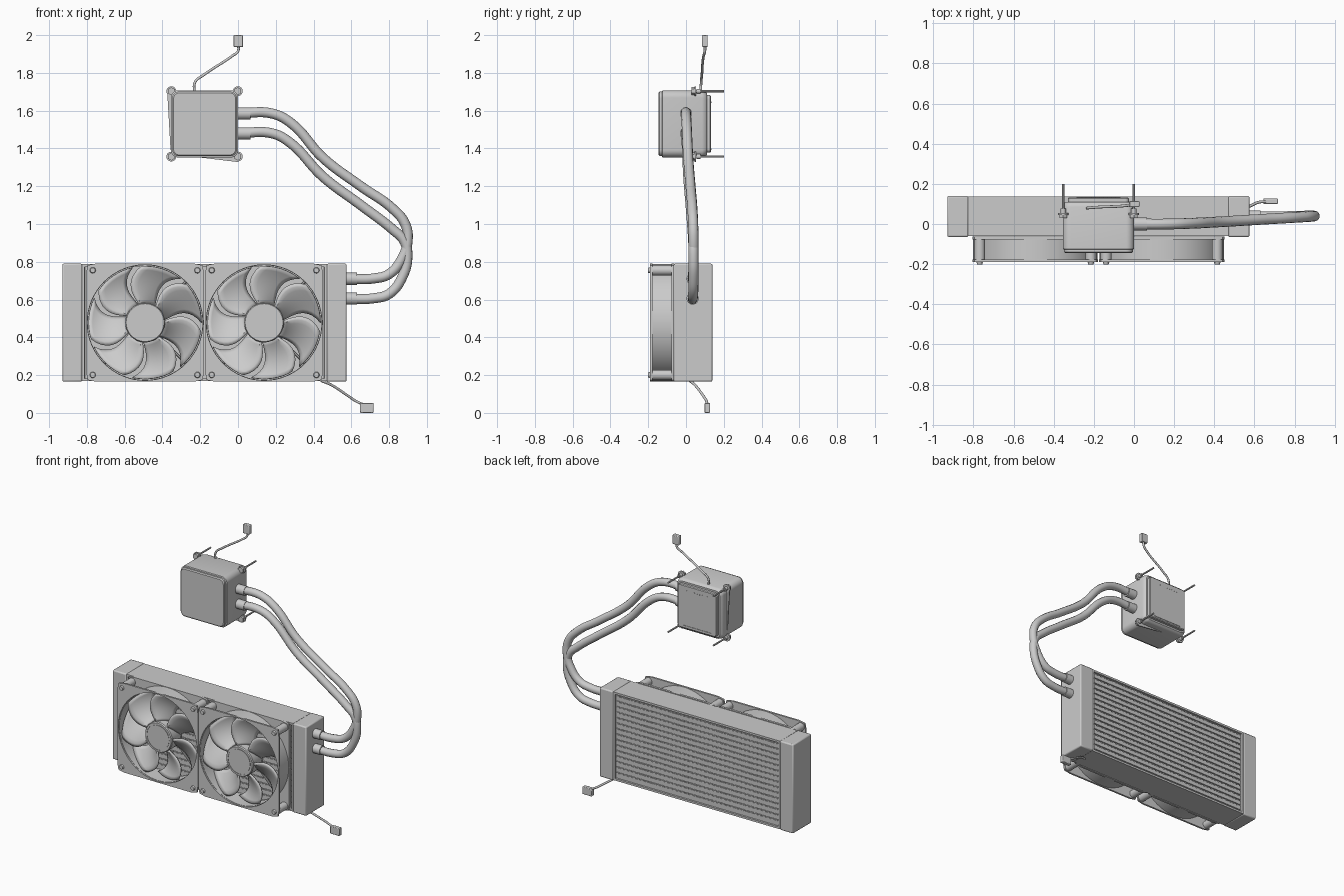
import bpy, bmesh
from math import sin, cos, pi, radians
from mathutils import Matrix, Vector

if "Cube" in bpy.data.objects:
    bpy.data.objects.remove(bpy.data.objects["Cube"])

grey = bpy.data.materials.new("light_grey")
grey.use_nodes = True
grey.diffuse_color = (0.6, 0.6, 0.6, 1)
grey.node_tree.nodes["Principled BSDF"].inputs["Base Color"].default_value = (0.6, 0.6, 0.6, 1)


def finish(name, bm, bevel=0, smooth=True):
    bmesh.ops.recalc_face_normals(bm, faces=bm.faces[:])
    mesh = bpy.data.meshes.new(name)
    bm.to_mesh(mesh)
    bm.free()
    mesh.materials.append(grey)
    ob = bpy.data.objects.new(name, mesh)
    bpy.context.collection.objects.link(ob)
    if bevel:
        mod = ob.modifiers.new("bevel", "BEVEL")
        mod.width, mod.segments = bevel, 2
    if smooth:
        shade(ob)
    return ob


def shade(ob):
    bpy.ops.object.select_all(action="DESELECT")
    ob.select_set(True)
    bpy.context.view_layer.objects.active = ob
    bpy.ops.object.shade_smooth_by_angle(angle=radians(35))


def add_box(bm, x, y, z):
    """Box from (min, max) pairs."""
    size = [b - a for a, b in (x, y, z)]
    mid = [(a + b) / 2 for a, b in (x, y, z)]
    m = Matrix.Translation(mid) @ Matrix.Diagonal((*size, 1))
    return bmesh.ops.create_cube(bm, size=1, matrix=m)["verts"]


def box(name, x, y, z, bevel=0):
    bm = bmesh.new()
    add_box(bm, x, y, z)
    return finish(name, bm, bevel, smooth=bool(bevel))


def add_rod(bm, start, end, r, n=24, r2=None):
    a, b = Vector(start), Vector(end)
    rot = Vector((0, 0, 1)).rotation_difference(b - a).to_matrix().to_4x4()
    bmesh.ops.create_cone(bm, cap_ends=True, segments=n, radius1=r, radius2=r if r2 is None else r2,
                          depth=(b - a).length, matrix=Matrix.Translation((a + b) / 2) @ rot)


def add_loft(bm, loops, cyclic=False):
    """Skin a list of point loops; cap the ends unless cyclic."""
    rings = [[bm.verts.new(p) for p in loop] for loop in loops]
    n = len(rings[0])
    pairs = list(zip(rings, rings[1:] + rings[:1]))
    for a, b in pairs if cyclic else pairs[:-1]:
        for i in range(n):
            k = (i + 1) % n
            bm.faces.new((a[i], a[k], b[k], b[i]))
    if not cyclic:
        bm.faces.new(rings[0])
        bm.faces.new(rings[-1])


def round_square(cx, cz, y, half, r, steps=8):
    pts = []
    for q in range(4):
        mid = pi / 4 + q * pi / 2
        ox, oz = (half - r) * (1 if cos(mid) > 0 else -1), (half - r) * (1 if sin(mid) > 0 else -1)
        for i in range(steps + 1):
            a = q * pi / 2 + i / steps * pi / 2
            pts.append((cx + ox + r * cos(a), y, cz + oz + r * sin(a)))
    return pts


def sweep(name, points, r):
    cu = bpy.data.curves.new(name, "CURVE")
    cu.dimensions, cu.bevel_depth, cu.bevel_resolution = "3D", r, 4
    cu.resolution_u, cu.use_fill_caps = 8, True
    sp = cu.splines.new("BEZIER")
    sp.bezier_points.add(len(points) - 1)
    for bp, p in zip(sp.bezier_points, points):
        bp.co = p
        bp.handle_left_type = bp.handle_right_type = "AUTO"
    cu.materials.append(grey)
    ob = bpy.data.objects.new(name, cu)
    bpy.context.collection.objects.link(ob)
    bpy.ops.object.select_all(action="DESELECT")
    ob.select_set(True)
    bpy.context.view_layer.objects.active = ob
    bpy.ops.object.convert(target="MESH")
    shade(bpy.context.object)


# Radiator: end tanks and recessed core
Z0, Z1 = 0.165, 0.79
box("right_tank", (-0.93, -0.825), (-0.065, 0.14), (Z0, Z1), 0.008)
box("left_tank", (0.47, 0.575), (-0.065, 0.14), (Z0, Z1), 0.008)
bm = bmesh.new()
add_box(bm, (-0.826, 0.471), (-0.06, 0.136), (Z0 + 0.003, Z1 - 0.003))
bm.normal_update()
panels = [f for f in bm.faces if abs(f.normal.y) > 0.9]
bmesh.ops.inset_individual(bm, faces=panels, thickness=0.02, depth=0)
bmesh.ops.inset_individual(bm, faces=panels, thickness=0.001, depth=-0.012)
finish("radiator_core", bm, smooth=False)

# Fin rows on both faces of the core
for name, y in (("front_fins", (-0.055, -0.047)), ("back_fins", (0.122, 0.131))):
    bm = bmesh.new()
    for row in range(15):
        z = 0.2 + row * 0.0385
        add_box(bm, (-0.806, 0.451), y, (z - 0.006, z + 0.02))
        for i in range(40):
            x = -0.802 + i * 0.0315
            add_box(bm, (x, x + 0.022), y, (z + 0.0205, z + 0.026))
    finish(name, bm, smooth=False)


# Fans
def fan(side, cx):
    cz, n = 0.478, 64
    def ring(r, y):
        return [(cx + r * cos(2 * pi * i / n), y, cz + r * sin(2 * pi * i / n)) for i in range(n)]
    def square(h, y):
        pts = []
        for x, _, z in ring(1, y):
            x -= cx
            z -= cz
            k = min(h / max(abs(x), abs(z)), h * 1.94 / (abs(x) + abs(z)))
            pts.append((cx + x * k, y, cz + z * k))
        return pts
    bm = bmesh.new()
    for y0, y1 in ((-0.19, -0.177), (-0.078, -0.062)):
        add_loft(bm, [square(0.313, y0), ring(0.306, y0), ring(0.306, y1), square(0.313, y1)], True)
    add_loft(bm, [ring(0.311, -0.18), ring(0.304, -0.18), ring(0.304, -0.07), ring(0.311, -0.07)], True)
    finish(side + "_fan_frame", bm)

    # Corner posts and screws
    bm = bmesh.new()
    for sx in (-1, 1):
        for sz in (-1, 1):
            x, z = cx + sx * 0.277, cz + sz * 0.277
            add_rod(bm, (x, -0.18, z), (x, -0.07, z), 0.027)
            add_rod(bm, (x, -0.19, z), (x, -0.201, z), 0.016, r2=0.013)
    finish(side + "_fan_posts", bm)

    # Hub with a shallow ring groove, and rear motor struts
    bm = bmesh.new()
    add_loft(bm, [ring(r, y) for r, y in ((0.105, -0.085), (0.105, -0.176), (0.1, -0.183), (0.088, -0.183),
                                          (0.088, -0.18), (0.084, -0.18), (0.084, -0.183))])
    finish(side + "_fan_hub", bm)
    bm = bmesh.new()
    add_rod(bm, (cx, -0.082, cz), (cx, -0.064, cz), 0.1, 32)
    for q in range(4):
        a = pi / 4 + q * pi / 2
        add_rod(bm, (cx, -0.07, cz), (cx + 0.308 * cos(a), -0.07, cz + 0.308 * sin(a)), 0.007, 8)
    finish(side + "_fan_motor_mount", bm)

    # Swept, pitched blades with a lip on the leading edge
    bm = bmesh.new()
    nr, nc = 10, 8
    for b in range(7):
        grid = []
        for i in range(nr + 1):
            t = i / nr
            r = 0.1 + 0.199 * t
            lead = 2 * pi * b / 7 + 0.1 + 0.5 * t - 0.75 * t * t
            row = []
            for j in range(nc + 1):
                s = j / nc
                a = lead - s * (0.85 - 0.1 * t)
                y = -0.172 + 0.085 * s ** 1.2 if j else -0.164
                row.append(bm.verts.new((cx + r * cos(a), y, cz + r * sin(a))))
            grid.append(row)
        for g, h in zip(grid, grid[1:]):
            for j in range(nc):
                bm.faces.new((g[j], g[j + 1], h[j + 1], h[j]))
    ob = finish(side + "_fan_blades", bm)
    mod = ob.modifiers.new("thickness", "SOLIDIFY")
    mod.thickness, mod.offset = 0.007, 0


fan("right", -0.492)
fan("left", 0.138)

# Pump block
PX, PZ = -0.177, 1.53
def pump_part(name, sections):
    bm = bmesh.new()
    add_loft(bm, [round_square(PX, PZ, *s) for s in sections])
    finish(name, bm)

pump_part("pump_body", [(-0.127, 0.172, 0.035), (-0.124, 0.178, 0.04), (0.085, 0.178, 0.04),
                        (0.1, 0.174, 0.04), (0.11, 0.164, 0.035)])
pump_part("pump_cap", [(-0.145, 0.164, 0.03), (-0.139, 0.171, 0.035), (-0.127, 0.171, 0.035)])
pump_part("pump_cold_plate", [(0.108, 0.152, 0.02), (0.127, 0.152, 0.02), (0.132, 0.147, 0.016)])
bm = bmesh.new()
for i in range(9):
    x = PX - 0.08 + i * 0.02
    add_rod(bm, (x, 0.13, PZ + 0.115), (x, 0.134, PZ + 0.115), 0.004, 8)
add_box(bm, (PX - 0.11, PX + 0.11), (0.13, 0.135), (PZ - 0.138, PZ - 0.13))
finish("cold_plate_marks", bm)

# Mounting bracket ears, nuts and bolts
bm = bmesh.new()
ears = bmesh.new()
for sx in (-1, 1):
    for sz in (-1, 1):
        x, z = PX + sx * 0.176, PZ + sz * 0.173
        add_rod(ears, (x, 0.046, z), (x, 0.054, z), 0.026, 16)
        add_rod(bm, (x, 0.03, z), (x, 0.044, z), 0.021, 6)
        add_rod(bm, (x, 0.056, z), (x, 0.078, z), 0.013, 12)
        add_rod(bm, (x, 0.03, z), (x, 0.2, z), 0.006, 10)
add_loft(ears, [[(-0.375, y, 1.705), (-0.34, y, 1.7), (-0.34, y, 1.4), (-0.357, y, 1.39)] for y in (0.046, 0.054)])
add_loft(ears, [[(-0.2, y, 1.352), (0, y, 1.328), (0.008, y, 1.36), (-0.2, y, 1.37)] for y in (0.046, 0.054)])
finish("mounting_bolts", bm)
finish("mounting_bracket", ears)

# Coolant tubes and end fittings
sweep("upper_tube", [(0, 0, 1.585), (0.18, 0, 1.585), (0.28, 0.003, 1.535), (0.45, 0.012, 1.35), (0.65, 0.024, 1.2),
                     (0.82, 0.034, 1.08), (0.885, 0.038, 1.0), (0.898, 0.04, 0.91), (0.87, 0.04, 0.82),
                     (0.8, 0.038, 0.735), (0.72, 0.036, 0.712), (0.57, 0.035, 0.71)], 0.0265)
sweep("lower_tube", [(0, 0, 1.48), (0.18, 0, 1.48), (0.27, 0.003, 1.435), (0.45, 0.012, 1.25), (0.65, 0.024, 1.1),
                     (0.82, 0.034, 0.97), (0.88, 0.038, 0.91), (0.897, 0.04, 0.83), (0.87, 0.04, 0.72),
                     (0.8, 0.038, 0.63), (0.72, 0.036, 0.607), (0.57, 0.035, 0.605)], 0.0265)
bm = bmesh.new()
for z in (1.585, 1.48):
    add_rod(bm, (-0.01, 0, z), (0.065, 0, z), 0.032)
for z in (0.71, 0.605):
    add_rod(bm, (0.565, 0.035, z), (0.63, 0.035, z), 0.032)
finish("tube_fittings", bm)

# Power leads and plugs
sweep("pump_lead", [(-0.23, 0.078, 1.69), (-0.228, 0.08, 1.75), (-0.18, 0.084, 1.79), (-0.03, 0.093, 1.89),
                    (0, 0.1, 1.915), (0.002, 0.1, 1.95)], 0.007)
box("pump_plug", (-0.023, 0.027), (0.085, 0.115), (1.937, 2.0), 0.004)
sweep("fan_lead", [(0.44, 0.02, 0.17), (0.49, 0.045, 0.15), (0.59, 0.095, 0.085), (0.62, 0.108, 0.065),
                   (0.66, 0.112, 0.045)], 0.007)
box("fan_plug", (0.645, 0.717), (0.099, 0.127), (0.0, 0.053), 0.004)
